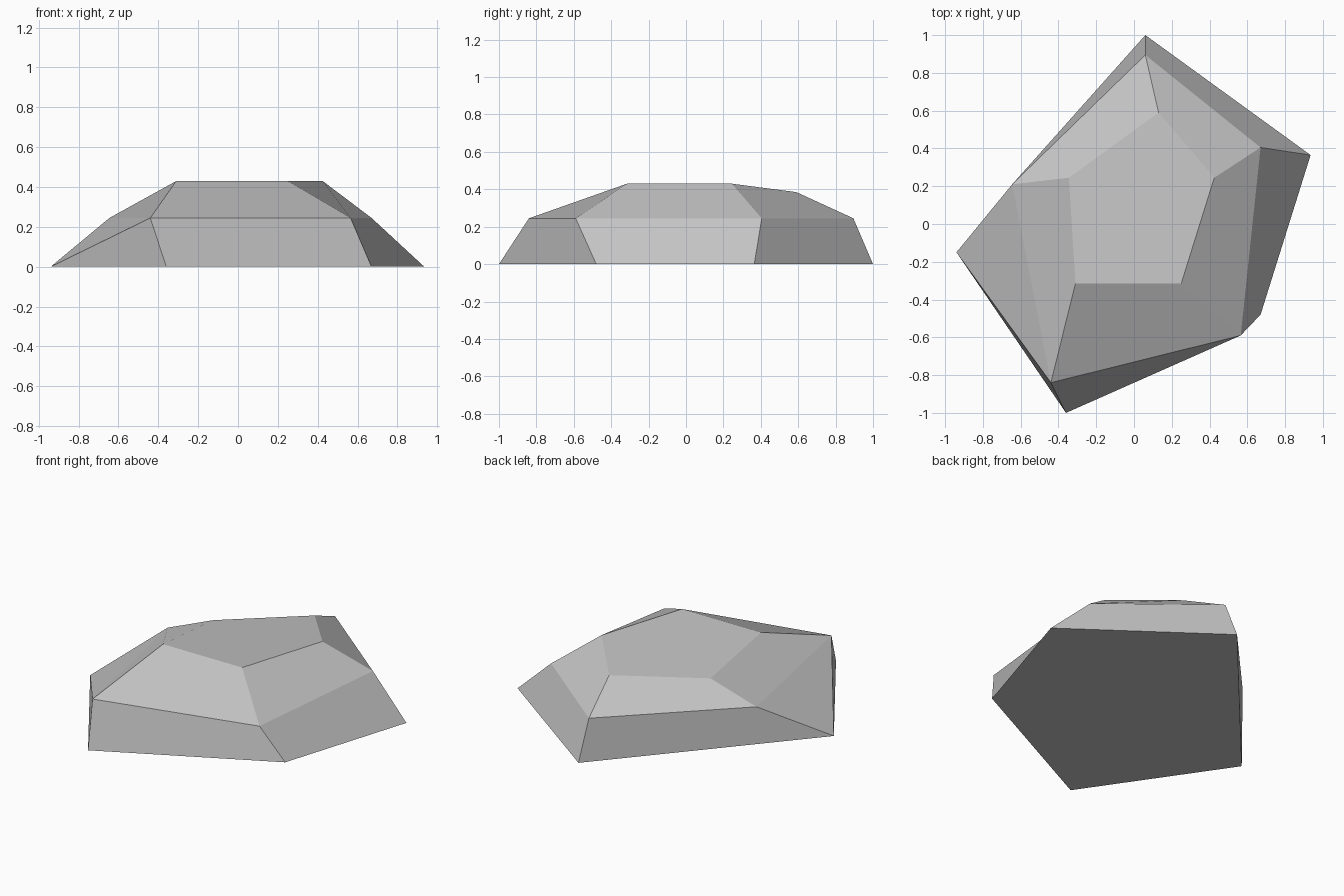
import bpy
import bmesh

# Remove the default cube
cube = bpy.data.objects.get("Cube")
if cube:
    bpy.data.objects.remove(cube, do_unlink=True)

# Stone material
stone = bpy.data.materials.new("stone_grey")
stone.use_nodes = True
grey = (0.55, 0.55, 0.55, 1)
stone.diffuse_color = grey
bsdf = next(n for n in stone.node_tree.nodes if n.type == "BSDF_PRINCIPLED")
bsdf.inputs["Base Color"].default_value = grey
bsdf.inputs["Roughness"].default_value = 0.9

# Three five-sided outlines: left, front, front right, right, back
base = [(-0.94, -0.15, 0), (-0.36, -1, 0), (0.67, -0.48, 0),
        (0.935, 0.365, 0), (0.06, 1, 0)]
ridge = [(-0.645, 0.21, 0.245), (-0.44, -0.84, 0.245), (0.565, -0.59, 0.245),
         (0.67, 0.405, 0.245), (0.06, 0.895, 0.245)]
crown = [(-0.345, 0.245, 0.36), (-0.31, -0.315, 0.43), (0.25, -0.315, 0.43),
         (0.425, 0.245, 0.43), (0.13, 0.59, 0.385)]

bm = bmesh.new()
low, mid, top = [[bm.verts.new(p) for p in ring] for ring in (base, ridge, crown)]


def bridge(lower, upper, split=()):
    """Join two outlines with flat facets, cutting the listed ones in two."""
    count = len(lower)
    for i in range(count):
        j = (i + 1) % count
        if i in split:
            bm.faces.new((lower[i], lower[j], upper[j]))
            bm.faces.new((lower[i], upper[j], upper[i]))
        else:
            bm.faces.new((lower[i], lower[j], upper[j], upper[i]))


# Steep lower facets, sloping upper facets, underside and top
bridge(low, mid, split=(0,))
bridge(mid, top)
bm.faces.new(low[::-1])
bm.faces.new(top)

bmesh.ops.recalc_face_normals(bm, faces=bm.faces)
mesh = bpy.data.meshes.new("rock")
bm.to_mesh(mesh)
bm.free()
mesh.materials.append(stone)
rock = bpy.data.objects.new("rock", mesh)
bpy.context.collection.objects.link(rock)
